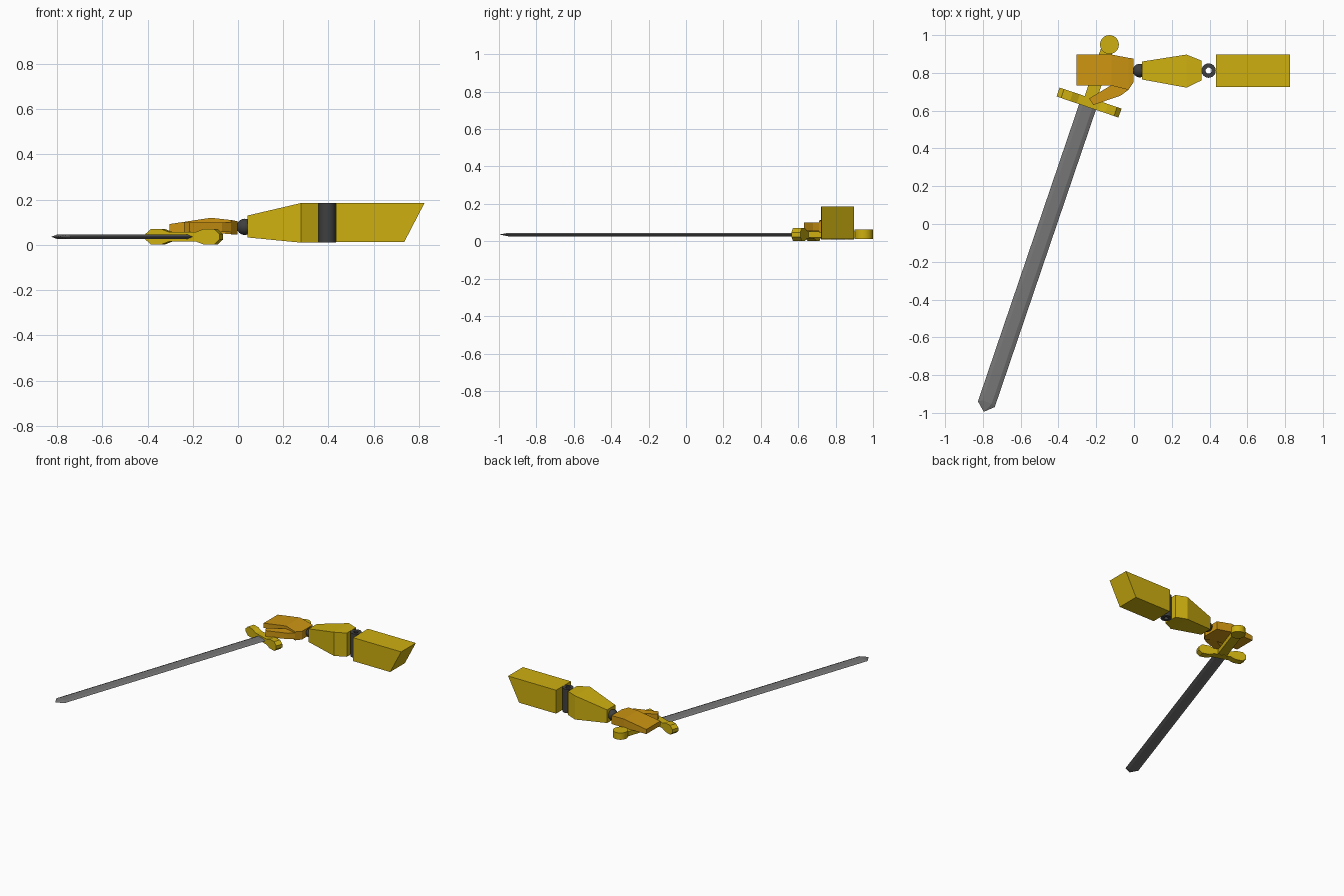
import bpy, bmesh, math
from mathutils import Vector, Matrix

if "Cube" in bpy.data.objects:
    bpy.data.objects.remove(bpy.data.objects["Cube"])


def material(name, rgb):
    m = bpy.data.materials.new(name)
    m.diffuse_color = (*rgb, 1)
    m.use_nodes = True
    m.node_tree.nodes["Principled BSDF"].inputs["Base Color"].default_value = m.diffuse_color
    return m


YELLOW = material("yellow", (0.61, 0.43, 0.005))
ORANGE = material("orange", (0.61, 0.30, 0.006))
GREY = material("blade grey", (0.18, 0.18, 0.18))
DARK = material("joint dark grey", (0.05, 0.05, 0.05))


def finish(name, bm, mat, matrix=None, smooth=False):
    bmesh.ops.recalc_face_normals(bm, faces=bm.faces)
    if matrix:
        bm.transform(matrix)
    me = bpy.data.meshes.new(name)
    bm.to_mesh(me)
    bm.free()
    me.materials.append(mat)
    ob = bpy.data.objects.new(name, me)
    bpy.context.collection.objects.link(ob)
    if smooth:
        bpy.ops.object.select_all(action='DESELECT')
        ob.select_set(True)
        bpy.context.view_layer.objects.active = ob
        bpy.ops.object.shade_smooth_by_angle(angle=math.radians(35))
    return ob


def loft(name, rings, mat, matrix=None):
    """Skin closed rings of equal point count and cap both ends."""
    bm = bmesh.new()
    rows = [[bm.verts.new(p) for p in r] for r in rings]
    n = len(rows[0])
    for a, b in zip(rows, rows[1:]):
        for i in range(n):
            j = (i + 1) % n
            bm.faces.new((a[i], a[j], b[j], b[i]))
    bm.faces.new(rows[0])
    bm.faces.new(rows[-1])
    return finish(name, bm, mat, matrix)


def box_ring(x_top, x_bot, y0, y1, z0, z1):
    return [(x_bot, y0, z0), (x_bot, y1, z0), (x_top, y1, z1), (x_top, y0, z1)]


def box_loft(name, sections, mat):
    return loft(name, [box_ring(*s) for s in sections], mat)


# Arm: upper arm with slanted end, and tapered forearm
box_loft("upper_arm", [(0.433, 0.433, 0.725, 0.897, 0.012, 0.185),
                       (0.825, 0.735, 0.725, 0.897, 0.012, 0.185)], YELLOW)
box_loft("forearm", [(0.042, 0.042, 0.765, 0.86, 0.033, 0.13),
                     (0.278, 0.278, 0.722, 0.897, 0.01, 0.185),
                     (0.357, 0.357, 0.76, 0.865, 0.01, 0.185)], YELLOW)

# Elbow: upright tube with a through hole
bm = bmesh.new()
SEG = 24
loops = []
for r, z in ((0.038, 0.01), (0.038, 0.185), (0.016, 0.185), (0.016, 0.01)):
    loops.append([bm.verts.new((0.395 + r * math.cos(2 * math.pi * i / SEG),
                                0.812 + r * math.sin(2 * math.pi * i / SEG), z))
                  for i in range(SEG)])
for k in range(4):
    a, b = loops[k], loops[(k + 1) % 4]
    for i in range(SEG):
        j = (i + 1) % SEG
        bm.faces.new((a[i], a[j], b[j], b[i]))
finish("elbow_joint", bm, DARK, smooth=True)

# Wrist ball
bm = bmesh.new()
bmesh.ops.create_uvsphere(bm, u_segments=24, v_segments=12, radius=0.036)
finish("wrist_ball", bm, DARK, Matrix.Translation((0.03, 0.812, 0.08)), smooth=True)

# Hand: palm with fingers, and thumb
box_loft("palm", [(-0.304, -0.304, 0.733, 0.897, 0.058, 0.092),
                  (-0.12, -0.12, 0.733, 0.897, 0.055, 0.12),
                  (-0.03, -0.03, 0.71, 0.88, 0.047, 0.11),
                  (-0.003, -0.003, 0.75, 0.876, 0.045, 0.105)], ORANGE)
thumb = [(-0.12, 0.735), (-0.03, 0.71), (-0.07, 0.68), (-0.215, 0.63), (-0.238, 0.664)]
loft("thumb", [[(x, y, z) for x, y in thumb] for z in (0.056, 0.1)], ORANGE)

# Sword frame: local +y points toward the pommel, origin at the guard centre
SWORD = Matrix.Translation((-0.238, 0.643, 0.036)) @ Matrix.Rotation(math.radians(-18.8), 4, 'Z')

# Guard: bone-shaped outline, mirrored in both directions
quarter = [(0.173, 0.012), (0.148, 0.034), (0.098, 0.034), (0.06, 0.02)]
outline = (quarter + [(-u, z) for u, z in reversed(quarter)]
           + [(-u, -z) for u, z in quarter] + [(u, -z) for u, z in reversed(quarter)])
loft("guard", [[(u, y, z) for u, z in outline] for y in (-0.025, 0.025)], YELLOW, SWORD)


# Blade: bevelled cross-section ending in a blunt point
def blade_ring(y, w, flat, h, y_flat):
    return [(-w, y, 0), (-flat, y_flat, h), (flat, y_flat, h),
            (w, y, 0), (flat, y_flat, -h), (-flat, y_flat, -h)]


loft("blade", [blade_ring(-0.02, 0.047, 0.026, 0.009, -0.02),
               blade_ring(-1.687, 0.047, 0.026, 0.009, -1.675),
               blade_ring(-1.728, 0.002, 0.002, 0.001, -1.728)], GREY, SWORD)

# Grip and round pommel
loft("grip", [[(-0.033, y, -0.017), (0.033, y, -0.017), (0.033, y, 0.017), (-0.033, y, 0.017)]
              for y in (0.02, 0.30)], YELLOW, SWORD)
bm = bmesh.new()
bmesh.ops.create_cone(bm, cap_ends=True, segments=24, radius1=0.05, radius2=0.05, depth=0.05)
finish("pommel", bm, YELLOW, Matrix.Translation((-0.13, 0.95, 0.038)), smooth=True)
